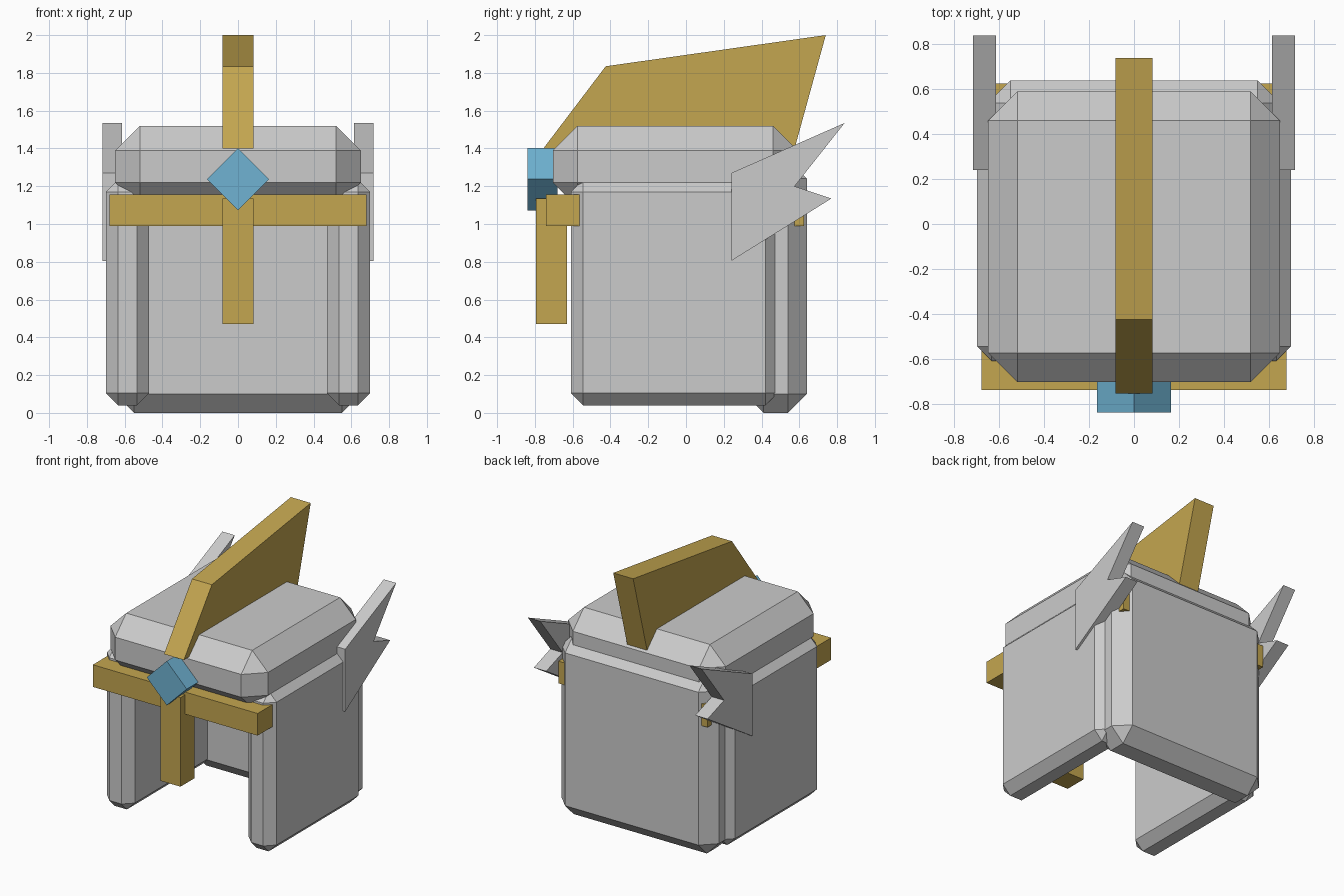
import bpy
import bmesh
from mathutils import Matrix

if "Cube" in bpy.data.objects:
    bpy.data.objects.remove(bpy.data.objects["Cube"])


def material(name, color):
    m = bpy.data.materials.new(name)
    m.diffuse_color = color
    m.use_nodes = True
    m.node_tree.nodes["Principled BSDF"].inputs["Base Color"].default_value = m.diffuse_color
    return m


gold = material("gold", (0.55, 0.38, 0.08, 1))
blue = material("blue", (0.16, 0.45, 0.65, 1))


def finish(name, bm, mat=None, chamfer=0):
    bmesh.ops.recalc_face_normals(bm, faces=bm.faces)
    if chamfer:
        bmesh.ops.bevel(bm, geom=bm.edges[:], offset=chamfer, segments=1,
                        affect='EDGES', profile=0.5)
    mesh = bpy.data.meshes.new(name)
    bm.to_mesh(mesh)
    bm.free()
    ob = bpy.data.objects.new(name, mesh)
    bpy.context.collection.objects.link(ob)
    if mat:
        mesh.materials.append(mat)
    return ob


def box(name, x, y, z, mat=None, chamfer=0):
    """Box from (min, max) ranges, optionally with chamfered edges."""
    bm = bmesh.new()
    bmesh.ops.create_cube(bm, size=1)
    for v in bm.verts:
        v.co = [sum(r) / 2 + c * (r[1] - r[0]) for c, r in zip(v.co, (x, y, z))]
    return finish(name, bm, mat, chamfer)


def plate(name, x, outline, mat=None):
    """Side outline (y, z) extruded across the x range."""
    bm = bmesh.new()
    face = bm.faces.new([bm.verts.new((x[0], y, z)) for y, z in outline])
    new = bmesh.ops.extrude_face_region(bm, geom=[face])["geom"]
    bmesh.ops.translate(bm, vec=(x[1] - x[0], 0, 0),
                        verts=[g for g in new if isinstance(g, bmesh.types.BMVert)])
    return finish(name, bm, mat)


# Helmet shell: cap, back and cheek plates
box("cap", (-0.65, 0.65), (-0.705, 0.59), (1.09, 1.52), chamfer=0.13)
box("back_plate", (-0.65, 0.65), (0.31, 0.64), (0, 1.34), chamfer=0.1)

# Cheek plates and wings, one per side
wing = [(0.24, 0.805), (0.77, 1.135), (0.575, 1.2), (0.84, 1.535), (0.24, 1.27)]
for side, s in (("left", -1), ("right", 1)):
    box(side + "_cheek_plate", sorted((s * 0.47, s * 0.7)), (-0.61, 0.485),
        (0.04, 1.235), chamfer=0.065)
    plate(side + "_wing", sorted((s * 0.615, s * 0.717)), wing)

# Gold trim: brow band, back band, nose guard and crest
box("brow_band", (-0.68, 0.68), (-0.74, -0.56), (0.99, 1.155), gold)
box("back_band", (-0.615, 0.615), (0.445, 0.625), (0.99, 1.155), gold)
box("nose_guard", (-0.082, 0.082), (-0.795, -0.63), (0.47, 1.135), gold)
plate("crest", (-0.082, 0.082),
      [(-0.755, 1.4), (-0.425, 1.835), (0.74, 2.0), (0.575, 1.4)], gold)

# Diamond gem: square bar turned on its corner
gem = box("gem", (-0.1167, 0.1167), (-0.84, -0.68), (-0.1167, 0.1167), blue)
gem.data.transform(Matrix.Translation((0, 0, 1.237)) @ Matrix.Rotation(0.785398, 4, 'Y'))
